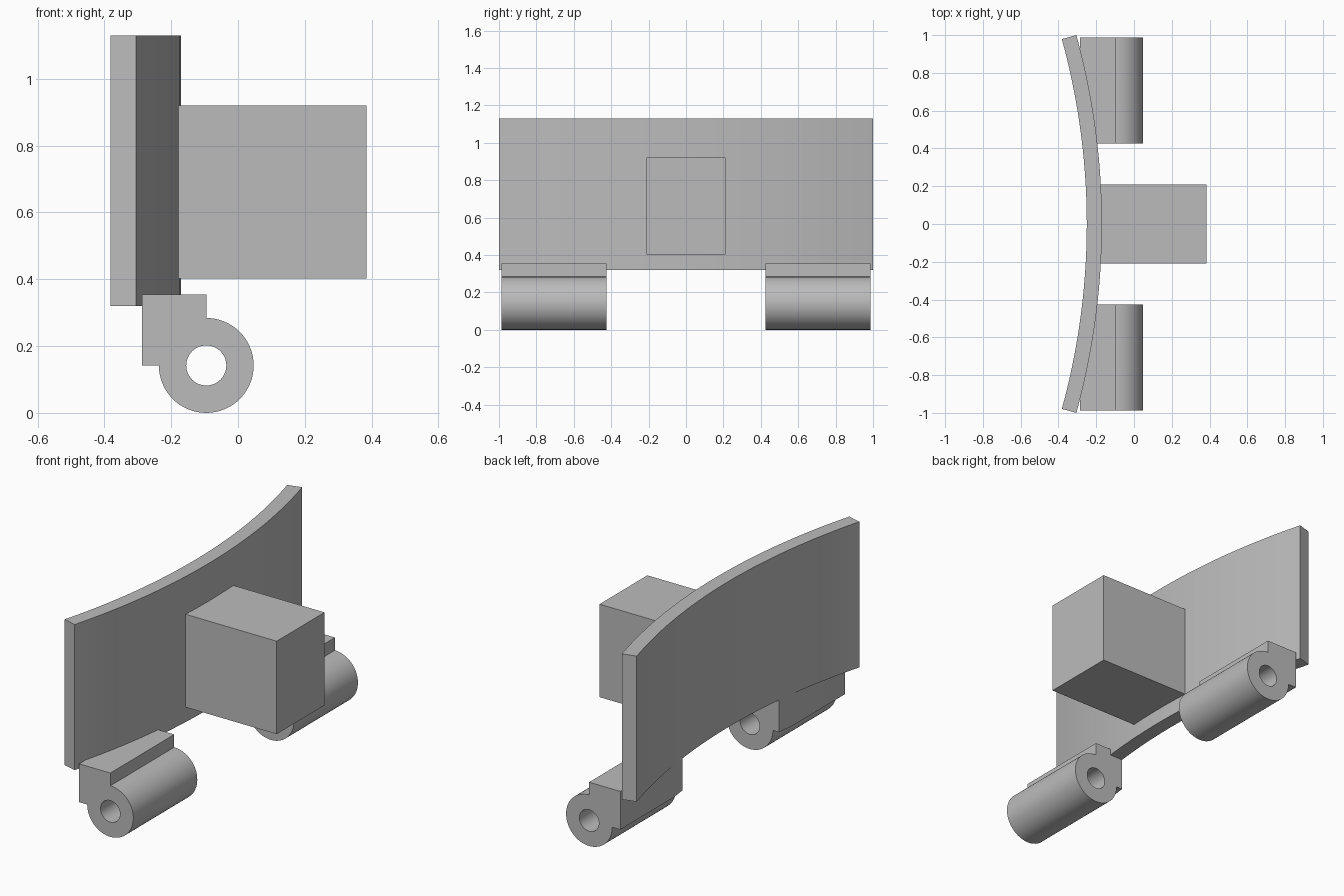
import bpy, bmesh
from math import sin, cos, pi, sqrt, radians

if "Cube" in bpy.data.objects:
    bpy.data.objects.remove(bpy.data.objects["Cube"])

grey = bpy.data.materials.new("plain grey")
grey.use_nodes = True
grey.diffuse_color = (0.5, 0.5, 0.5, 1)
grey.node_tree.nodes["Principled BSDF"].inputs["Base Color"].default_value = (0.5, 0.5, 0.5, 1)

FRONT = -0.17                 # crown of the curved plate
RADIUS, THICK = 3.77, 0.08
INNER = RADIUS - THICK
CENTRE = FRONT - RADIUS       # x of the curvature axis


def finish(bm, name):
    bmesh.ops.recalc_face_normals(bm, faces=bm.faces)
    mesh = bpy.data.meshes.new(name)
    bm.to_mesh(mesh)
    bm.free()
    mesh.materials.append(grey)
    obj = bpy.data.objects.new(name, mesh)
    bpy.context.collection.objects.link(obj)
    bpy.ops.object.select_all(action="DESELECT")
    obj.select_set(True)
    bpy.context.view_layer.objects.active = obj
    bpy.ops.object.shade_smooth_by_angle(angle=radians(30))
    return obj


def back_x(y):
    """Rear surface of the curved plate at y."""
    return CENTRE + sqrt(INNER ** 2 - y ** 2)


# Curved plate: arc-shaped outline extruded upward
def curved_plate(z0, z1, half_angle, steps=40):
    bm = bmesh.new()
    angles = [half_angle * (2 * i / steps - 1) for i in range(steps + 1)]
    outline = [(CENTRE + RADIUS * cos(a), RADIUS * sin(a)) for a in angles]
    outline += [(CENTRE + INNER * cos(a), INNER * sin(a)) for a in reversed(angles)]
    face = bm.faces.new([bm.verts.new((x, y, z0)) for x, y in outline])
    top = bmesh.ops.extrude_face_region(bm, geom=[face])["geom"]
    bmesh.ops.translate(bm, vec=(0, 0, z1 - z0),
                        verts=[v for v in top if isinstance(v, bmesh.types.BMVert)])
    finish(bm, "curved_plate")


# Central block, rooted inside the plate
def central_block(x0, x1, half_y, z0, z1):
    bm = bmesh.new()
    bmesh.ops.create_cube(bm, size=1)
    bmesh.ops.scale(bm, vec=(x1 - x0, 2 * half_y, z1 - z0), verts=bm.verts)
    bmesh.ops.translate(bm, vec=((x0 + x1) / 2, 0, (z0 + z1) / 2), verts=bm.verts)
    finish(bm, "central_block")


# Hinge knuckle: tube with a square mounting shoulder, trimmed to the plate's rear
def hinge(name, side):
    cx, cz, r, hole_r = -0.095, 0.142, 0.142, 0.06
    back, top = -0.287, 0.355
    n = 48
    arc = [pi + 1.5 * pi * i / n for i in range(n + 1)]
    outer = [(cx + r * cos(a), cz + r * sin(a)) for a in arc]
    outer += [(cx, top), (back, top), (back, cz)]
    hole = [(cx + hole_r * cos(2 * pi * i / n), cz + hole_r * sin(2 * pi * i / n))
            for i in range(n)]
    slices = [0.425, 0.45, 0.475, 0.5, 0.525, 0.987]
    bm = bmesh.new()
    caps = {slices[0]: [], slices[-1]: []}
    for loop, ys in ((outer, slices), (hole, [slices[0], slices[-1]])):
        rings = [[bm.verts.new((max(x, back_x(y)), side * y, z)) for x, z in loop] for y in ys]
        count = len(loop)
        for a, b in zip(rings, rings[1:]):
            for i in range(count):
                j = (i + 1) % count
                bm.faces.new((a[i], a[j], b[j], b[i]))
        for y, ring in ((ys[0], rings[0]), (ys[-1], rings[-1])):
            caps[y] += [bm.edges.get((ring[i], ring[(i + 1) % count])) for i in range(count)]
    for edges in caps.values():
        bmesh.ops.triangle_fill(bm, edges=edges, use_beauty=True)
    finish(bm, name)


curved_plate(0.32, 1.13, radians(15.38))
central_block(-0.2, 0.385, 0.21, 0.403, 0.92)
hinge("left_hinge", 1)
hinge("right_hinge", -1)
